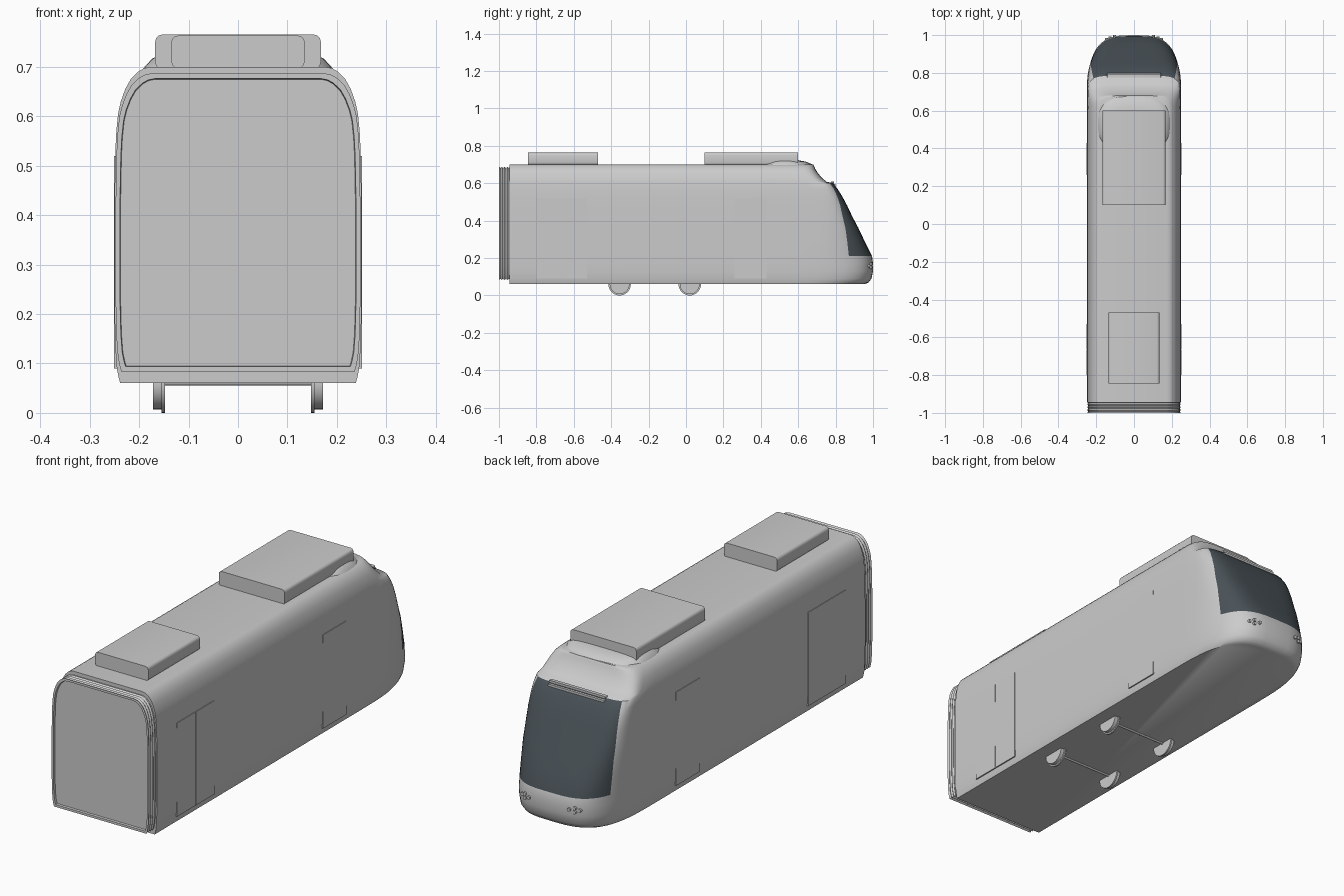
import bpy, bmesh, math
from mathutils import Matrix

if "Cube" in bpy.data.objects:
    bpy.data.objects.remove(bpy.data.objects["Cube"], do_unlink=True)


def material(name, rgb):
    m = bpy.data.materials.new(name)
    m.use_nodes = True
    m.diffuse_color = (*rgb, 1)
    m.node_tree.nodes["Principled BSDF"].inputs["Base Color"].default_value = (*rgb, 1)
    return m


GREY = material("light grey", (0.6, 0.6, 0.6))
GLASS = material("dark glass", (0.066, 0.083, 0.095))


def finish(bm, name, angle=35):
    bmesh.ops.recalc_face_normals(bm, faces=bm.faces)
    mesh = bpy.data.meshes.new(name)
    bm.to_mesh(mesh)
    bm.free()
    for m in (GREY, GLASS):
        mesh.materials.append(m)
    obj = bpy.data.objects.new(name, mesh)
    bpy.context.collection.objects.link(obj)
    bpy.ops.object.select_all(action='DESELECT')
    obj.select_set(True)
    bpy.context.view_layer.objects.active = obj
    bpy.ops.object.shade_smooth_by_angle(angle=math.radians(angle))
    return obj


def loft(bm, rings):
    """Bridge closed rings of points and cap both ends."""
    loops = [[bm.verts.new(p) for p in ring] for ring in rings]
    n = len(loops[0])
    rows = []
    for a, b in zip(loops, loops[1:]):
        rows.append([bm.faces.new((a[i], a[(i + 1) % n], b[(i + 1) % n], b[i]))
                     for i in range(n)])
    bm.faces.new(loops[0])
    bm.faces.new(loops[-1])
    return rows


def box(name, centre, size, bevel=0.0):
    """Box whose lengthwise edges can be rounded."""
    bm = bmesh.new()
    bmesh.ops.create_cube(bm, size=1)
    bmesh.ops.scale(bm, vec=size, verts=bm.verts)
    bmesh.ops.translate(bm, vec=centre, verts=bm.verts)
    if bevel:
        edges = [e for e in bm.edges
                 if abs(e.verts[0].co.y - e.verts[1].co.y) > size[1] / 2]
        bmesh.ops.bevel(bm, geom=edges, offset=bevel, segments=3, profile=0.5,
                        affect='EDGES')
    return finish(bm, name)


def rod(bm, centre, radius, depth, axis, r2=None):
    rot = Matrix.Rotation(math.pi / 2, 4, 'Y' if axis == 'X' else 'X')
    bmesh.ops.create_cone(bm, cap_ends=True, segments=32, radius1=radius,
                          radius2=radius if r2 is None else r2, depth=depth,
                          matrix=Matrix.Translation(centre) @ rot)


# Body levels: height, half width, nose reach
LEVELS = [(.06, .238, .955), (.07, .241, .977), (.09, .245, .992), (.13, .248, 1.0),
          (.17, .249, 1.0), (.21, .25, .995), (.29, .25, .955), (.36, .25, .922),
          (.42, .25, .89), (.48, .249, .862), (.53, .248, .835), (.57, .246, .81),
          (.60, .243, .785), (.608, .242, .752), (.63, .237, .725), (.655, .228, .705),
          (.675, .217, .692), (.69, .202, .685), (.697, .19, .682), (.70, .175, .68)]
GLASS_LOW, GLASS_HIGH = .21, .60
REAR, SIDE_STEPS, FRONT_STEPS = -.945, 6, 9


def mix(a, b, t):
    return a + (b - a) * t


def plan_ring(z, w, nose):
    """Horizontal outline: straight sides, superellipse nose."""
    t = min(1, max(0, (z - GLASS_LOW) / (GLASS_HIGH - GLASS_LOW)))
    power, reach = mix(3.3, 6, t), mix(.4, .15, t)
    start = nose - reach
    edge = math.asin(mix(.69, .9, t) ** (power / 2))
    angles = [edge * i / SIDE_STEPS for i in range(SIDE_STEPS)]
    angles += [mix(edge, math.pi / 2, i / FRONT_STEPS) for i in range(FRONT_STEPS)]
    half = [(w, REAR, z)]
    half += [(w * math.cos(a) ** (2 / power), start + reach * math.sin(a) ** (2 / power), z)
             for a in angles]
    return half + [(0, nose, z)] + [(-x, y, h) for x, y, h in reversed(half)]


# Body shell with wraparound windscreen
bm = bmesh.new()
rows = loft(bm, [plan_ring(*lv) for lv in LEVELS])
first = 1 + SIDE_STEPS
for level, row in zip(LEVELS, rows):
    if GLASS_LOW <= level[0] < GLASS_HIGH:
        for face in row[first:first + 2 * FRONT_STEPS]:
            face.material_index = 1
finish(bm, "body_shell", 40)


# Ribbed gangway bellows with recessed end panel
def section(y, k):
    right = [(w * k, y, .385 + (z - .38) * .953 * k) for z, w, _ in LEVELS]
    return right + [(-x, y, z) for x, y, z in reversed(right)]


bm = bmesh.new()
ribs = [section(-.94 - .0075 * i, .99 if i % 2 == 0 else .972) for i in range(9)]
loft(bm, ribs + [section(-1, .955), section(-.99, .95)])
finish(bm, "gangway_bellows", 30)

# Roof equipment
box("front_roof_unit", (0, .35, .73), (.335, .5, .07), .014)
box("rear_roof_unit", (0, -.657, .73), (.27, .375, .066), .014)


# Low fairing around the front roof unit
def fairing_ring(z, a, b):
    ring = []
    for i in range(40):
        c, s = math.cos(math.tau * i / 40), math.sin(math.tau * i / 40)
        ring.append((math.copysign(abs(c) ** .7, c) * a,
                     .53 + math.copysign(abs(s) ** .7, s) * b, z))
    return ring


bm = bmesh.new()
loft(bm, [fairing_ring(.695, .192, .15), fairing_ring(.701, .188, .145),
          fairing_ring(.716, .174, .11), fairing_ring(.723, .16, .07)])
finish(bm, "roof_fairing", 40)

# Lamp bar above the windscreen
for i in range(2):
    box(f"lamp_bar_{i + 1}", (0, .783 + .009 * i, .604 - .014 * i), (.285, .016, .01), .003)

# Wheels with inner flanges, and their axles
for y, place in ((.02, "front"), (-.355, "rear")):
    for side, label in ((1, "left"), (-1, "right")):
        bm = bmesh.new()
        rod(bm, (side * .161, y, .06), .053, .022, 'X')
        rod(bm, (side * .151, y, .06), .06, .007, 'X')
        finish(bm, f"{place}_{label}_wheel")
    bm = bmesh.new()
    rod(bm, (0, y, .062), .007, .3, 'X')
    finish(bm, f"{place}_axle")

# Door leaves set almost flush on both sides
for side, label in ((1, "left"), (-1, "right")):
    for i, (y0, y1) in enumerate(((-.8, -.666), (-.664, -.53), (.26, .43))):
        box(f"{label}_door_leaf_{i + 1}", (side * .2475, (y0 + y1) / 2, .305),
            (.007, y1 - y0, .43))

# Headlamp clusters on the nose
for side, label in ((1, "left"), (-1, "right")):
    bm = bmesh.new()
    for dx, dz in ((-.02, 0), (.004, .009), (.004, -.009), (.024, 0)):
        x = .122 + dx
        y = .6 + .4 * (1 - (x / .249) ** 3.3) ** (1 / 3.3)
        rod(bm, (side * x, y, .158 + dz), .008, .014, 'Y')
    finish(bm, f"{label}_headlamps")
